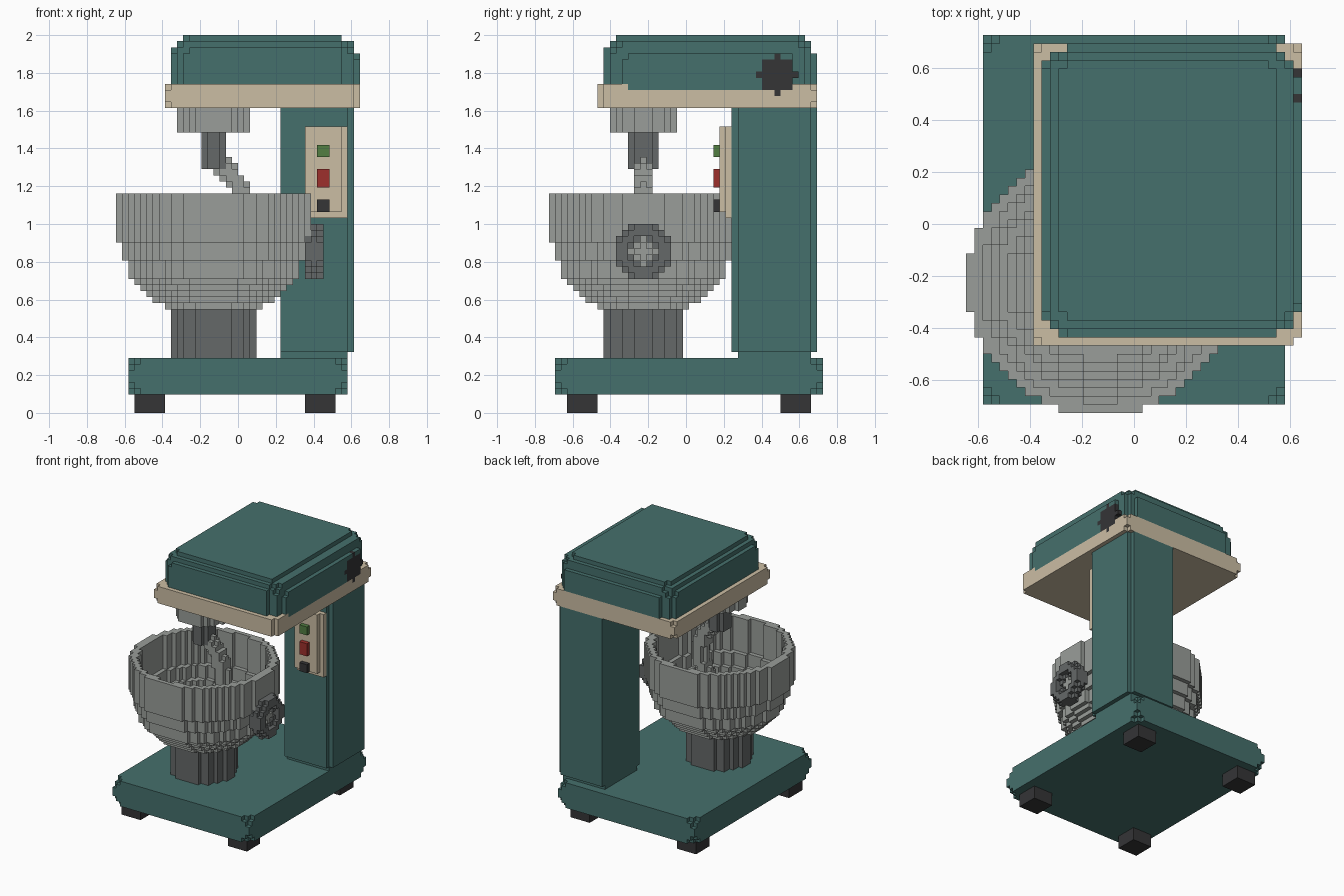
import bpy, bmesh, math
from mathutils import Vector

if "Cube" in bpy.data.objects:
    bpy.data.objects.remove(bpy.data.objects["Cube"])

V = 2 / 62            # block size; all numbers below are in blocks
CX, CY = -4, -7       # vertical axis of bowl and mixing head
cells = {}            # (i, j, k) -> part name; later parts replace earlier ones
colours = {}

TEAL = (0.06, 0.16, 0.15, 1)
CREAM = (0.60, 0.51, 0.37, 1)
STEEL = (0.32, 0.34, 0.32, 1)
IRON = (0.13, 0.14, 0.14, 1)
BLACK = (0.035, 0.035, 0.037, 1)
GREEN = (0.085, 0.21, 0.055, 1)
RED = (0.34, 0.03, 0.025, 1)


def fill(name, colour, lo, hi, inside=lambda x, y, z: True):
    """Fill every block in the bounds whose centre passes the test."""
    colours[name] = colour
    for i in range(math.floor(lo[0]), math.ceil(hi[0])):
        for j in range(math.ceil(lo[1]), math.floor(hi[1]) + 1):
            for k in range(math.floor(lo[2]), math.ceil(hi[2])):
                if inside(i + 0.5, j, k + 0.5):
                    cells[i, j, k] = name


def rounded(lo, hi, r):
    """Test for a box with rounded edges."""
    def test(*p):
        d = [max(a + r - c, c - b + r, 0) for a, b, c in zip(lo, hi, p)]
        return math.hypot(*d) <= r
    return test


def round_box(name, colour, lo, hi, r):
    fill(name, colour, lo, hi, rounded(lo, hi, r))


def upright(name, colour, radius, z0, z1):
    """Cylinder on the mixing axis."""
    fill(name, colour, (CX - 20, CY - 20, z0), (CX + 20, CY + 20, z1),
         lambda x, y, z: math.hypot(x - CX, y - CY) <= radius)


def build(name, colour):
    """Make a mesh from the exposed sides of one part's blocks."""
    bm = bmesh.new()
    verts = {}
    for (i, j, k), part in cells.items():
        if part != name:
            continue
        for axis in range(3):
            u, w = (axis + 1) % 3, (axis + 2) % 3
            for s in (0, 1):
                n = [i, j, k]
                n[axis] += 2 * s - 1
                if tuple(n) in cells:
                    continue
                loop = []
                for a, b in ((0, 0), (1, 0), (1, 1), (0, 1)):
                    c = [i, j, k]
                    c[axis] += s
                    c[u] += a
                    c[w] += b
                    c = tuple(c)
                    if c not in verts:
                        verts[c] = bm.verts.new((c[0] * V, (c[1] - 0.5) * V, c[2] * V))
                    loop.append(verts[c])
                bm.faces.new(loop if s else loop[::-1])
    mesh = bpy.data.meshes.new(name)
    bm.to_mesh(mesh)
    bm.free()
    tag = "paint_" + "_".join(f"{int(c * 1000)}" for c in colour[:3])
    mat = bpy.data.materials.get(tag) or bpy.data.materials.new(tag)
    mat.diffuse_color = colour
    mat.use_nodes = True
    mat.node_tree.nodes["Principled BSDF"].inputs["Base Color"].default_value = mat.diffuse_color
    mesh.materials.append(mat)
    bpy.context.collection.objects.link(bpy.data.objects.new(name, mesh))


# Feet, base plate and column
for side, x in (("left", -17), ("right", 11)):
    for end, y in (("front", -19.5), ("back", 15.5)):
        fill(f"{end}_{side}_foot", BLACK, (x, y, 0), (x + 5, y + 5, 3))
round_box("base", TEAL, (-18, -21.5, 3), (18, 22.5, 9), 1.7)
round_box("column", TEAL, (6.7, 7.5, 9), (19, 21.5, 52), 1.8)

# Control panel with three buttons
fill("control_panel", CREAM, (11, 6.5, 32), (18, 7.5, 47))
fill("control_panel", CREAM, (11, 5.5, 33), (17, 6.5, 47))
for name, colour, z0, z1 in (("start_button", GREEN, 42, 44),
                             ("stop_button", RED, 37, 40),
                             ("timer_button", BLACK, 33, 35)):
    fill(name, colour, (13, 4.5, z0), (15, 5.5, z1))

# Head: cream trim, rounded teal housing, side dial
round_box("head_trim", CREAM, (-12.3, -14.5, 49.8), (20, 21.7, 54.2), 1.8)
housing = rounded((-11, -13.5, 44), (19.55, 21.25, 62), 4)
fill("head_housing", TEAL, (-11, -13.5, 53), (20, 21.5, 62),
     lambda x, y, z: housing(x, y, z) and (z > 54 or (x > 19 and y > -9.5)))
fill("speed_dial", BLACK, (19, 11.5, 52), (20, 18.5, 59),
     lambda x, y, z: math.hypot(y - 15, z - 55.5) <= 3.1)

# Mixing hub, shaft and bowl pedestal
upright("mixing_hub", STEEL, 5.8, 46, 50)
upright("mixing_shaft", IRON, 2.2, 40, 46)
upright("pedestal", IRON, 6.8, 9, 17)

# Bowl: outer radius per layer, hollow above the floor
lower = [8, 10, 11, 12, 13, 14, 14, 14, 15, 15, 15]


def bowl(x, y, z):
    k = int(z) - 17
    r = (lower[k] if k < len(lower) else 16) - 0.2
    d = math.hypot(x - CX, y - CY)
    return d <= r and (k < 2 or d > r - 1.6)


fill("bowl", STEEL, (-20, -22.5, 17), (12, 9, 36), bowl)

# Curved dough hook
path = [Vector(p) for p in ((-3.2, CY, 41.5), (-2, CY, 40), (0, CY, 37.5), (1, CY, 34.5),
                            (1, CY, 31), (-1, CY, 27.5), (-4, CY, 25.5), (-7, CY, 26))]


def near_path(x, y, z):
    p = Vector((x, y, z))
    for a, b in zip(path, path[1:]):
        t = max(0, min(1, (p - a).dot(b - a) / (b - a).length_squared))
        if (p - a.lerp(b, t)).length <= 1.5:
            return (x, y, z) and cells.get((math.floor(x), y, math.floor(z))) is None
    return False


fill("dough_hook", STEEL, (-10, -10, 23), (4, -4, 43), near_path)

# Bowl lift hand wheel with its axle
fill("wheel_axle", STEEL, (10, -9.5, 25), (13, -4.5, 28),
     lambda x, y, z: math.hypot(y - CY, z - 26.5) <= 1.1)
fill("hand_wheel", IRON, (11, -11.5, 22), (14, -2.5, 31),
     lambda x, y, z: math.hypot(math.hypot(y - CY, z - 26.5) - 3.4, x - 12.5) <= 1.3)

for part, colour in colours.items():
    build(part, colour)
